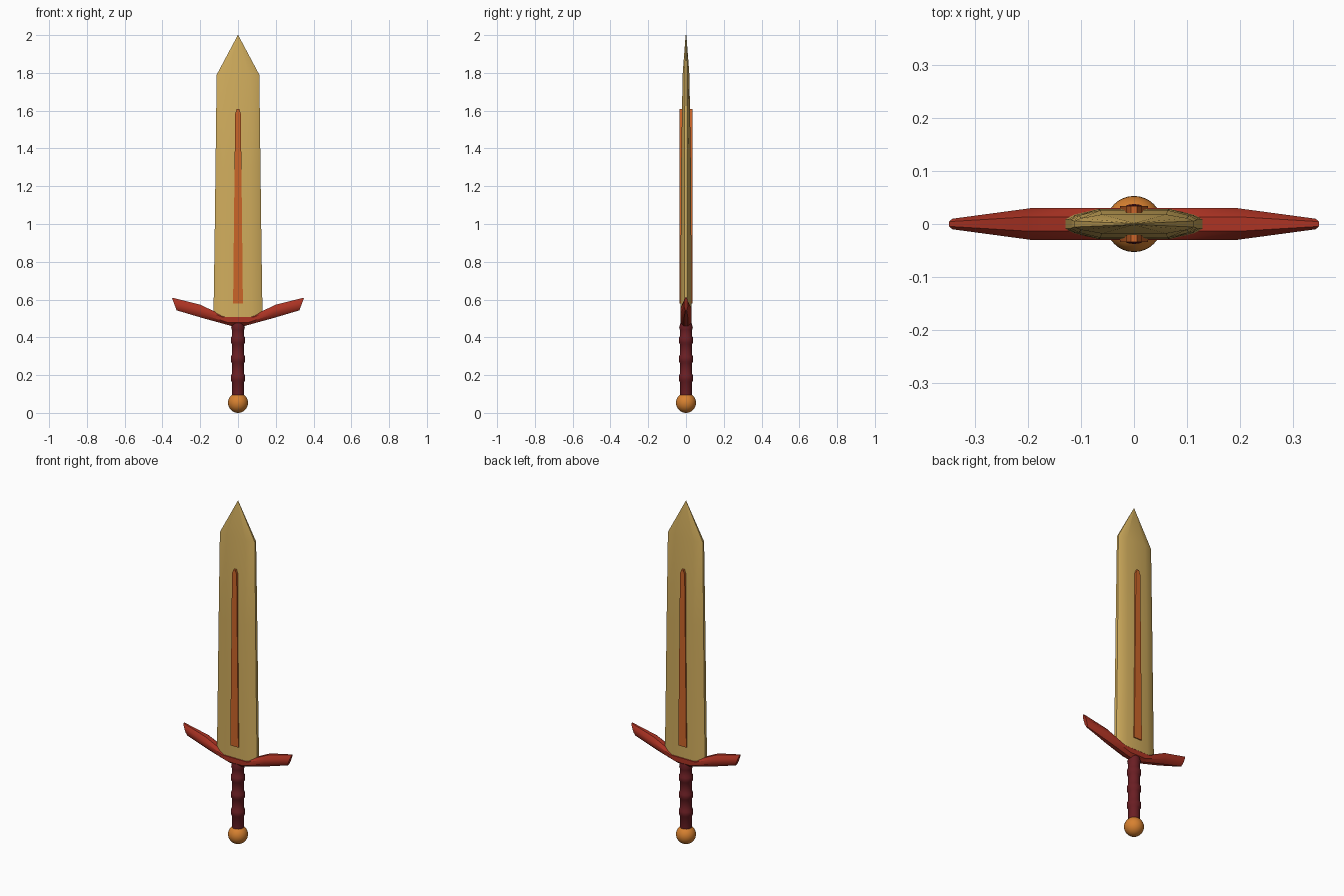
import bpy, bmesh, math

if "Cube" in bpy.data.objects:
    bpy.data.objects.remove(bpy.data.objects["Cube"])


def material(name, rgb):
    m = bpy.data.materials.new(name)
    m.diffuse_color = (*rgb, 1)
    m.use_nodes = True
    m.node_tree.nodes["Principled BSDF"].inputs["Base Color"].default_value = m.diffuse_color
    return m


GOLD = material("pale_gold", (0.64, 0.42, 0.11))
ORANGE = material("burnt_orange", (0.60, 0.13, 0.022))
RED = material("red", (0.41, 0.033, 0.017))
MAROON = material("dark_maroon", (0.145, 0.013, 0.017))
AMBER = material("amber", (0.68, 0.22, 0.03))


def finish(obj, mat, angle=35):
    obj.data.materials.clear()
    obj.data.materials.append(mat)
    bpy.ops.object.select_all(action='DESELECT')
    obj.select_set(True)
    bpy.context.view_layer.objects.active = obj
    bpy.ops.object.shade_smooth_by_angle(angle=math.radians(angle))


def loft(name, rings, mat, angle=35):
    """Skin a list of equal-length point rings and cap both ends."""
    bm = bmesh.new()
    vs = [[bm.verts.new(p) for p in ring] for ring in rings]
    n = len(rings[0])
    for a, b in zip(vs, vs[1:]):
        for i in range(n):
            j = (i + 1) % n
            bm.faces.new((a[i], a[j], b[j], b[i]))
    bm.faces.new(vs[0])
    bm.faces.new(vs[-1])
    bmesh.ops.recalc_face_normals(bm, faces=bm.faces)
    me = bpy.data.meshes.new(name)
    bm.to_mesh(me)
    bm.free()
    obj = bpy.data.objects.new(name, me)
    bpy.context.collection.objects.link(obj)
    finish(obj, mat, angle)


# Blade: flattened section tapering up to a point
def blade_ring(z, w, t):
    quarter = [(1.0, 0.32), (0.88, 0.62), (0.54, 1.0)]
    half = quarter + [(-x, y) for x, y in reversed(quarter)]
    full = half + [(-x, -y) for x, y in half]
    return [(x * w, y * t, z) for x, y in full]


loft("blade", [blade_ring(*s) for s in [
    (0.505, 0.130, 0.028), (0.90, 0.124, 0.028), (1.30, 0.119, 0.026),
    (1.79, 0.113, 0.018), (2.0, 0.001, 0.002)]], GOLD)


# Raised centre strips on both blade faces
for side, label in ((-1, "front"), (1, "back")):
    outline = [(-0.026, 0.578), (0.026, 0.578), (0.015, 1.585),
               (0.006, 1.61), (-0.006, 1.61), (-0.015, 1.585)]
    loft(label + "_centre_strip",
         [[(x, side * y, z) for x, z in outline] for y in (0.012, 0.034)], ORANGE)


# Guard: swept-up wings with chamfered section, mirrored about x = 0
def guard_ring(bottom, top, t, sign):
    section = [(0, -0.35), (0.28, -1), (0.72, -1), (1, -0.45),
               (1, 0.45), (0.72, 1), (0.28, 1), (0, 0.35)]
    return [(sign * (bottom[0] + (top[0] - bottom[0]) * u), v * t,
             bottom[1] + (top[1] - bottom[1]) * u) for u, v in section]


stations = [((0.03, 0.459), (0.10, 0.525), 0.030),
            ((0.18, 0.500), (0.20, 0.573), 0.030),
            ((0.325, 0.543), (0.350, 0.610), 0.010)]
loft("guard", [guard_ring(*s, -1) for s in reversed(stations)]
     + [guard_ring(*s, 1) for s in stations], RED)


# Grip: turned handle with wrapped ridges
profile = [(0.09, 0.031)]
for z in (0.185, 0.285, 0.385):
    profile += [(z - 0.022, 0.032), (z - 0.012, 0.038),
                (z + 0.012, 0.038), (z + 0.022, 0.032)]
profile += [(0.440, 0.033), (0.450, 0.036), (0.475, 0.030)]
loft("grip", [[(r * math.cos(i * math.tau / 20), r * math.sin(i * math.tau / 20), z)
               for i in range(20)] for z, r in profile], MAROON)

# Pommel ball
bpy.ops.mesh.primitive_uv_sphere_add(segments=32, ring_count=16, radius=0.053,
                                     location=(0, 0, 0.053))
pommel = bpy.context.object
pommel.name = "pommel"
finish(pommel, AMBER)
